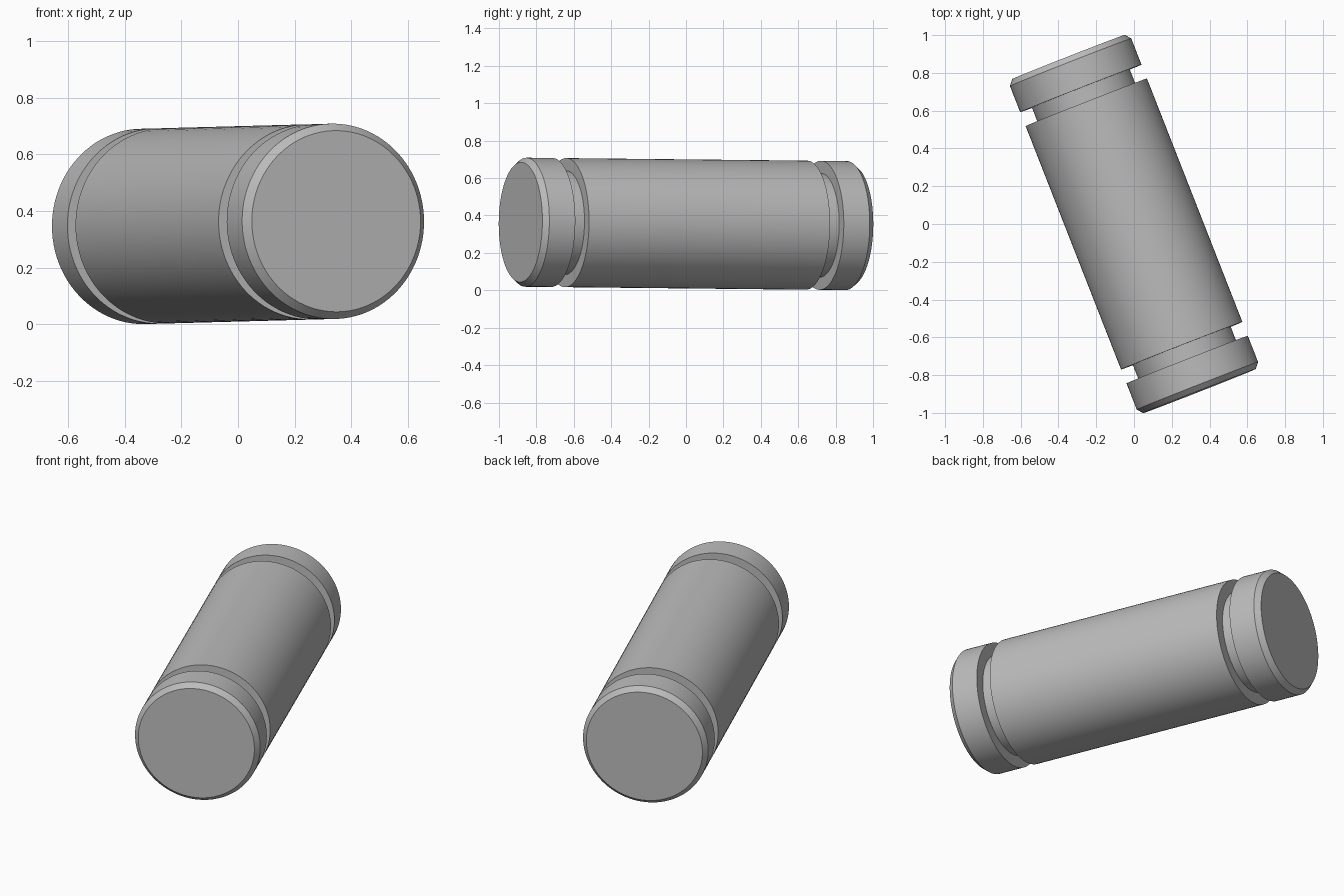
import bpy, bmesh, math
from mathutils import Matrix, Vector

cube = bpy.data.objects.get("Cube")
if cube:
    bpy.data.objects.remove(cube, do_unlink=True)

# Plain grey metal
grey = bpy.data.materials.new("grey_metal")
grey.use_nodes = True
colour = (0.5, 0.5, 0.5, 1)
grey.diffuse_color = colour
grey.node_tree.nodes["Principled BSDF"].inputs["Base Color"].default_value = colour

SEGMENTS = 96
OUTER, GROOVE, CAP = 0.345, 0.278, 0.32   # radii

# Half profile (radius, distance along axis): barrel, groove, flange, chamfered end
front_half = [(OUTER, 0.692), (GROOVE, 0.692), (GROOVE, 0.771),
              (OUTER, 0.771), (OUTER, 0.92), (CAP, 0.95)]
profile = [(r, -s) for r, s in reversed(front_half)] + front_half

# Turn the profile into closed rings with flat end caps
bm = bmesh.new()
rings = []
for radius, along in profile:
    ring = []
    for i in range(SEGMENTS):
        a = math.tau * i / SEGMENTS
        ring.append(bm.verts.new((radius * math.cos(a), radius * math.sin(a), along)))
    rings.append(ring)
for low, high in zip(rings, rings[1:]):
    for i in range(SEGMENTS):
        j = (i + 1) % SEGMENTS
        bm.faces.new((low[i], low[j], high[j], high[i]))
bm.faces.new(rings[0][::-1])
bm.faces.new(rings[-1])
bmesh.ops.recalc_face_normals(bm, faces=bm.faces)

# Lay the pin along its slightly tilted axis
axis = Vector((0.365, -0.931, 0.0098)).normalized()
bm.transform(Matrix.Translation((0, 0, 0.355)) @ axis.to_track_quat('Z', 'Y').to_matrix().to_4x4())

mesh = bpy.data.meshes.new("grooved_pin")
bm.to_mesh(mesh)
bm.free()
mesh.materials.append(grey)
pin = bpy.data.objects.new("grooved_pin", mesh)
bpy.context.collection.objects.link(pin)

# Smooth round walls, crisp shoulders
bpy.context.view_layer.objects.active = pin
pin.select_set(True)
bpy.ops.object.shade_smooth_by_angle(angle=math.radians(30))
